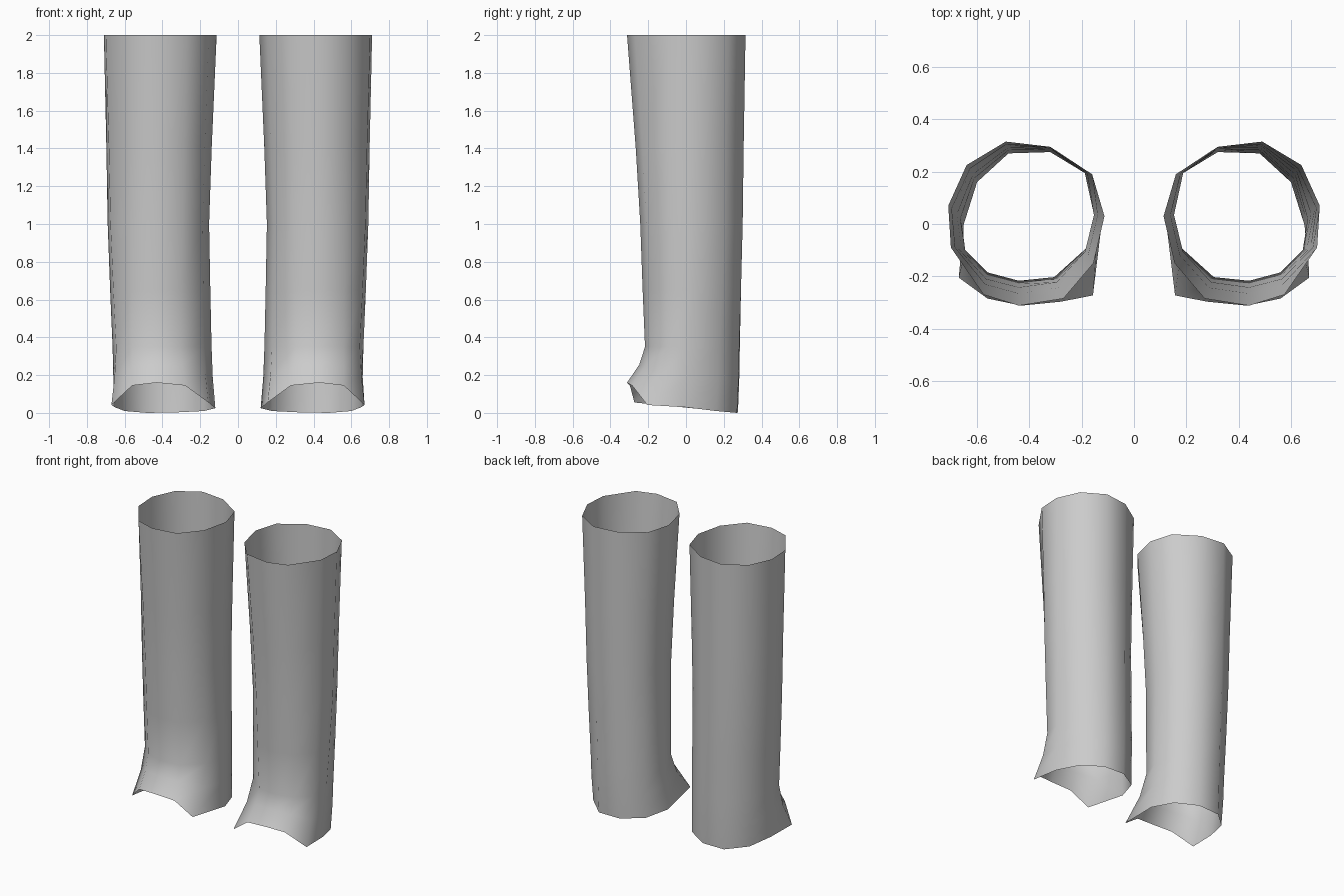
import bpy, bmesh

if "Cube" in bpy.data.objects:
    bpy.data.objects.remove(bpy.data.objects["Cube"])

# Key cross-sections (x, y) of the +x leg, starting at the inner side and going round the back
TOP = [(.113, .03), (.16, .19), (.32, .295), (.49, .315), (.64, .225), (.71, .07),
       (.70, -.09), (.575, -.27), (.44, -.312), (.27, -.285), (.155, -.15)]
MID = [(.153, .035), (.188, .195), (.32, .29), (.485, .30), (.62, .205), (.69, .055),
       (.675, -.09), (.565, -.21), (.44, -.242), (.295, -.222), (.187, -.105)]
ANKLE = [(.14, .04), (.182, .195), (.32, .285), (.48, .282), (.61, .175), (.664, .02),
         (.645, -.10), (.56, -.185), (.44, -.217), (.305, -.203), (.18, -.09)]
# Flared hem (x, y, z), arched over the foot at the front
HEM = [(.12, .03, .025), (.18, .19, .01), (.32, .275, .003), (.48, .27, 0), (.60, .16, .01),
       (.652, -.005, .03), (.67, -.205, .042), (.56, -.285, .145), (.43, -.312, .16),
       (.28, -.297, .145), (.157, -.273, .055)]


def blend(a, b, t):
    return [(p[0] + (q[0] - p[0]) * t, p[1] + (q[1] - p[1]) * t) for p, q in zip(a, b)]


def level(ring, z):
    return [(x, y, z) for x, y in ring]


RINGS = [
    level(TOP, 2.0),
    level(blend(TOP, MID, .66), 1.4),
    level(MID, 1.0),
    level(blend(MID, ANKLE, .5), .65),
    level(ANKLE, .35),
    [(x, y, .175 + h[2] / 2) for (x, y), h in zip(blend(ANKLE, HEM, .32), HEM)],
    HEM,
]


def trouser_leg(name, side):
    bm = bmesh.new()
    loops = [[bm.verts.new((x * side, y, z)) for x, y, z in ring] for ring in RINGS]
    n = len(HEM)
    for upper, lower in zip(loops, loops[1:]):
        for i in range(n):
            j = (i + 1) % n
            quad = [upper[i], upper[j], lower[j], lower[i]]
            bm.faces.new(quad if side > 0 else quad[::-1])
    for f in bm.faces:
        f.smooth = True
    mesh = bpy.data.meshes.new(name)
    bm.to_mesh(mesh)
    bm.free()
    bpy.context.collection.objects.link(bpy.data.objects.new(name, mesh))


# Mirrored pair of open tubes
trouser_leg("trouser_leg_right", 1)
trouser_leg("trouser_leg_left", -1)
